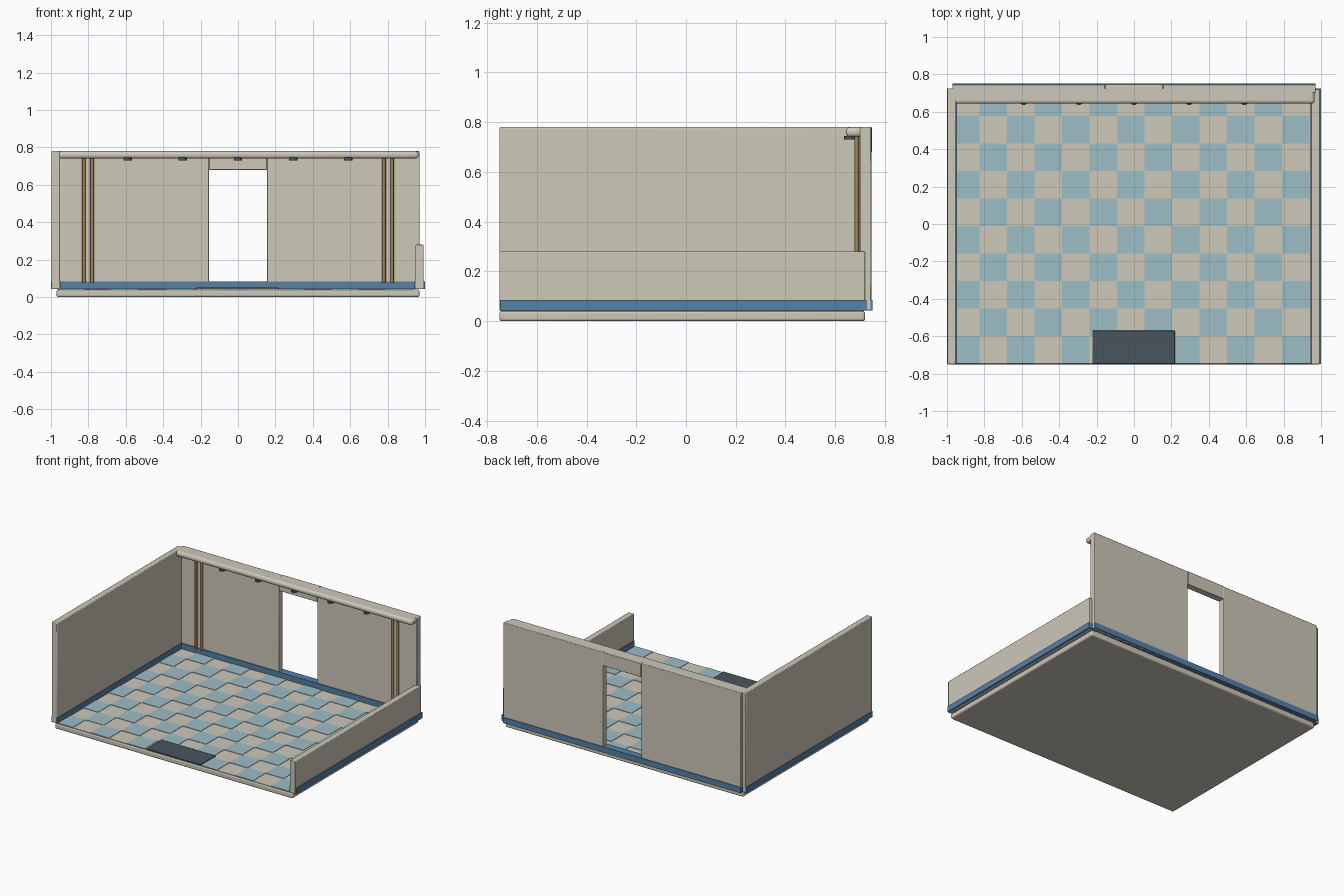
import bpy

if "Cube" in bpy.data.objects:
    bpy.data.objects.remove(bpy.data.objects["Cube"])


def material(name, rgb):
    m = bpy.data.materials.new(name)
    m.diffuse_color = (*rgb, 1)
    m.use_nodes = True
    m.node_tree.nodes["Principled BSDF"].inputs["Base Color"].default_value = m.diffuse_color
    return m


CREAM = material("cream", (0.62, 0.58, 0.49))
AQUA = material("aqua", (0.34, 0.51, 0.57))
BLUE = material("blue", (0.09, 0.22, 0.38))
DARK = material("charcoal", (0.07, 0.09, 0.11))
WOOD = material("wood", (0.38, 0.22, 0.09))


def box(name, x, y, z, mat, bevel=0.0, segments=2):
    """Box from (min, max) pairs, optionally with rounded edges."""
    bpy.ops.mesh.primitive_cube_add(size=1)
    o = bpy.context.object
    o.name = name
    o.location = [(a + b) / 2 for a, b in (x, y, z)]
    o.scale = [b - a for a, b in (x, y, z)]
    bpy.ops.object.transform_apply(location=False, rotation=False, scale=True)
    o.data.materials.append(mat)
    if bevel:
        mod = o.modifiers.new("round", 'BEVEL')
        mod.width = bevel
        mod.segments = segments
        bpy.ops.object.shade_smooth_by_angle()
    return o


def cylinder(name, x, y, z, r, mat):
    bpy.ops.mesh.primitive_cylinder_add(
        vertices=16, radius=r, depth=z[1] - z[0],
        location=(x, y, (z[0] + z[1]) / 2))
    o = bpy.context.object
    o.name = name
    o.data.materials.append(mat)
    bpy.ops.object.shade_smooth_by_angle()


# Floor slab
box("floor_slab", (-0.97, 0.97), (-0.75, 0.72), (0, 0.04), CREAM, 0.01, 3)

# Raised checker tiles
STEP = 0.147
for row in range(10):
    for col in range(13):
        x0, y0 = -0.973 + col * STEP, -0.745 + row * STEP
        mat = AQUA if (row + col) % 2 == 0 else CREAM
        top = 0.046 if mat == AQUA else 0.043
        box("floor_tile", (max(x0, -0.965), x0 + STEP), (y0, min(y0 + STEP, 0.715)),
            (0.036, top), mat)

# Side walls: tall left, low right
box("left_wall", (-0.997, -0.952), (-0.75, 0.725), (0.042, 0.78), CREAM, 0.005)
box("right_low_wall", (0.948, 0.993), (-0.75, 0.72), (0.042, 0.28), CREAM, 0.004)

# Back wall either side of the doorway, and lintel
for side, x in (("left", (-0.97, -0.155)), ("right", (0.155, 0.97))):
    box("back_wall_" + side, x, (0.70, 0.745), (0.042, 0.78), CREAM, 0.004)
box("door_lintel", (-0.155, 0.155), (0.70, 0.748), (0.68, 0.78), CREAM, 0.003)

# Skirting around the wall bases
SKIRT = (0.042, 0.084)
box("back_skirting", (-0.97, 0.97), (0.694, 0.75), SKIRT, BLUE)
box("left_skirting", (-1.0, -0.947), (-0.748, 0.725), SKIRT, BLUE)
box("right_skirting", (0.943, 1.0), (-0.748, 0.725), SKIRT, BLUE)

# Rounded rail along the top of the back wall, with downlights under it
box("top_rail", (-0.97, 0.966), (0.643, 0.735), (0.74, 0.78), CREAM, 0.017, 4)
for i in range(-2, 3):
    cylinder("downlight", i * 0.295, 0.658, (0.731, 0.745), 0.022, DARK)

# Paired wooden poles at each end of the back wall
for side in (-1, 1):
    for x, r in ((0.78, 0.010), (0.824, 0.009)):
        cylinder("wood_pole", side * x, 0.687, (0.078, 0.745), r, WOOD)

# Entrance mat
box("entrance_mat", (-0.222, 0.218), (-0.748, -0.57), (0.042, 0.051), DARK, 0.002)
